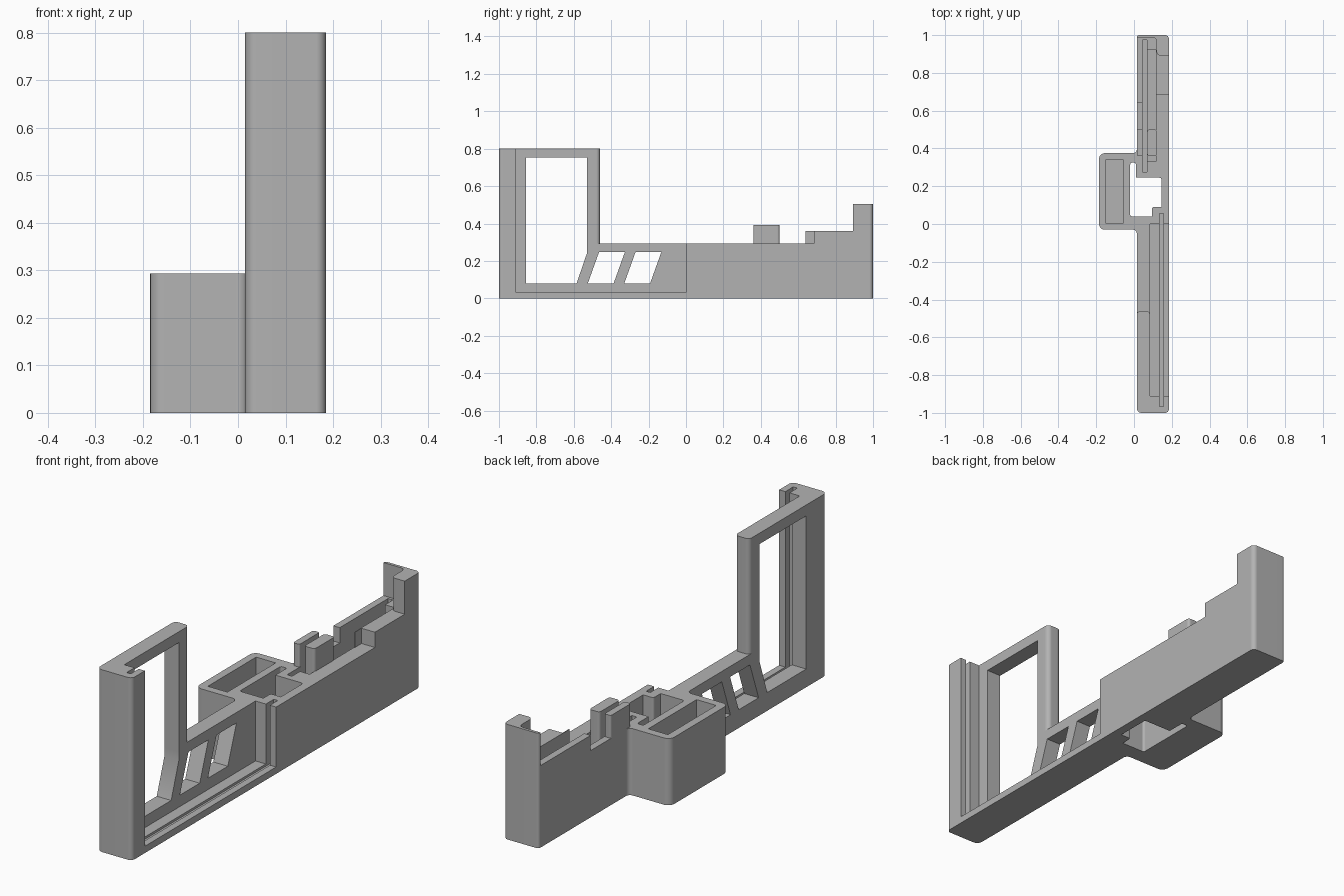
import bpy, bmesh, math
from mathutils import Vector

cube = bpy.data.objects.get("Cube")
if cube:
    bpy.data.objects.remove(cube, do_unlink=True)

grey = bpy.data.materials.new("plain grey")
grey.use_nodes = True
grey.diffuse_color = (0.45, 0.45, 0.45, 1)
grey.node_tree.nodes["Principled BSDF"].inputs["Base Color"].default_value = grey.diffuse_color


def rounded(corners, steps=6):
    """Corners are (u, v) or (u, v, radius)."""
    out = []
    for i, c in enumerate(corners):
        p = Vector(c[:2])
        if len(c) == 2:
            out.append(p)
            continue
        a = (Vector(corners[i - 1][:2]) - p).normalized() * c[2]
        b = (Vector(corners[(i + 1) % len(corners)][:2]) - p).normalized() * c[2]
        for k in range(steps + 1):
            t = k / steps * math.pi / 2
            out.append(p + a + b - b * math.cos(t) - a * math.sin(t))
    return out


def prism(name, corners, low, high, axis="z"):
    """Extrude a profile along z (x, y corners) or along x (y, z corners)."""
    bm = bmesh.new()
    pts = rounded(corners)
    place = (lambda p, h: (p.x, p.y, h)) if axis == "z" else (lambda p, h: (h, p.x, p.y))
    base = [bm.verts.new(place(p, low)) for p in pts]
    top = [bm.verts.new(place(p, high)) for p in pts]
    bm.faces.new(base)
    bm.faces.new(top)
    for i in range(len(pts)):
        j = (i + 1) % len(pts)
        bm.faces.new((base[i], base[j], top[j], top[i]))
    bmesh.ops.recalc_face_normals(bm, faces=bm.faces)
    mesh = bpy.data.meshes.new(name)
    bm.to_mesh(mesh)
    bm.free()
    mesh.materials.append(grey)
    obj = bpy.data.objects.new(name, mesh)
    bpy.context.collection.objects.link(obj)
    return obj


def rect(x0, x1, y0, y1, r=None):
    pts = [(x0, y0), (x1, y0), (x1, y1), (x0, y1)]
    return [p + (r,) for p in pts] if r else pts


def combine(target, tool, operation="DIFFERENCE"):
    """Apply a boolean and drop the tool."""
    tool.hide_render = True
    mod = target.modifiers.new("shape", "BOOLEAN")
    mod.operation, mod.solver, mod.object = operation, "EXACT", tool
    deps = bpy.context.evaluated_depsgraph_get()
    mesh = bpy.data.meshes.new_from_object(target.evaluated_get(deps))
    target.modifiers.clear()
    target.data = mesh
    bpy.data.objects.remove(tool, do_unlink=True)


def cut(corners, low, high=1, axis="z"):
    combine(body, prism("cutter", corners, low, high, axis))


# Full plan outline with the side box
R = 0.02
body = prism("frame_body", [
    (0.015, -1, 0.025), (0.185, -1, R), (0.185, 1, R), (0.015, 1, 0.012),
    (0.015, 0.375, R), (-0.185, 0.375, 0.03), (-0.185, -0.03, 0.03), (0.015, -0.03, R)], 0, 0.8)

# Step the height down: low middle, raised rear rim, rear corner post
cut([(0.3, -0.5), (0.085, -0.5), (0.085, -0.46, R), (0.015, -0.46, R),
     (0.015, -0.5), (-0.3, -0.5), (-0.3, 0.64), (0.3, 0.64)], 0.293)
cut(rect(0.12, 0.3, 0.6, 0.685), 0.293)
cut(rect(-0.3, 0.3, 0.6, 1.1), 0.505)
cut([(0.3, 0.6), (0.3, 0.892), (0.12, 0.892, R), (0.12, 0.987, R),
     (-0.1, 0.987), (-0.1, 0.6)], 0.36)

# Front panel recess and its guide slot
cut(rect(0.085, 0.3, -0.91, 0), 0.03)
cut(rect(0.135, 0.155, -0.965, 0.055), 0.02)

# Large window and two slanted windows through the front wall
cut([(-0.855, 0.08), (-0.585, 0.08), (-0.53, 0.24), (-0.53, 0.752), (-0.855, 0.752)],
    -0.05, 0.12, "x")
for y in (-0.525, -0.33):
    cut([(y, 0.08), (y + 0.138, 0.08), (y + 0.198, 0.247), (y + 0.06, 0.247)],
        -0.05, 0.12, "x")

# Side box pocket and the central through opening
cut(rect(-0.15, -0.055, 0.005, 0.34), 0.03)
cut([(-0.02, 0.04, 0.01), (0.095, 0.04), (0.095, 0.09, 0.01), (0.145, 0.09),
     (0.145, 0.245, 0.01), (0.01, 0.245), (0.01, 0.325, 0.01), (-0.02, 0.325, 0.01)], -0.1)

# Rear panel pocket and its guide slot
cut(rect(0.046, 0.117, 0.33, 0.92), 0.03)
cut(rect(0.046, 0.07, 0.275, 0.975), 0.02)

# Pair of clip tabs either side of the rear slot
combine(body, prism("clip_outer", rect(0.015, 0.046, 0.36, 0.5, 0.008), 0.25, 0.393), "UNION")
combine(body, prism("clip_inner", rect(0.07, 0.12, 0.36, 0.5, 0.012), 0.025, 0.393), "UNION")

# Smooth the rounded corners, keep flats crisp
for other in bpy.context.selected_objects:
    other.select_set(False)
body.select_set(True)
bpy.context.view_layer.objects.active = body
bpy.ops.object.shade_smooth_by_angle(angle=math.radians(30))
body.modifiers.new("even_shading", "WEIGHTED_NORMAL").keep_sharp = True
